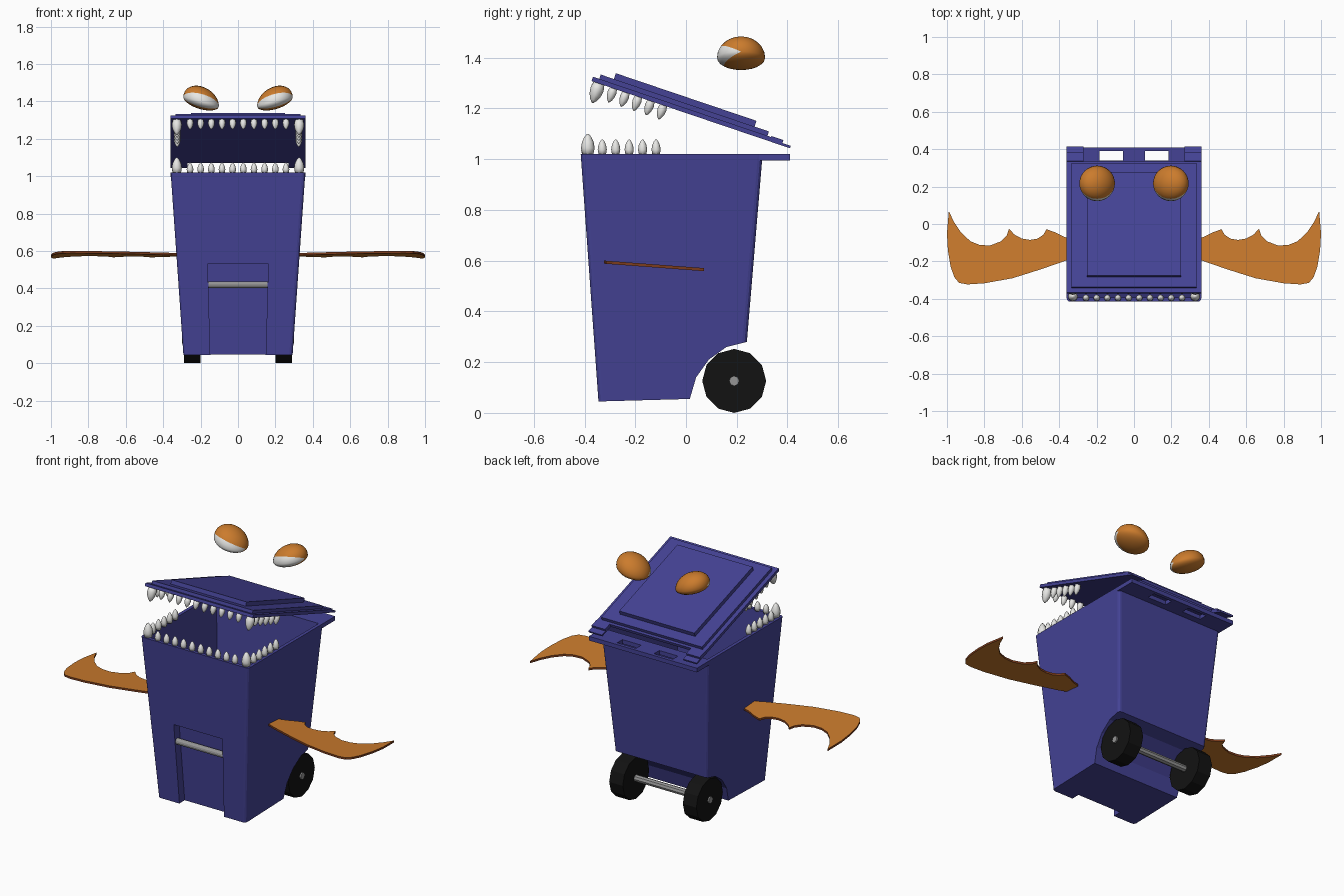
import bpy, bmesh, math
from mathutils import Matrix, Vector

if "Cube" in bpy.data.objects:
    bpy.data.objects.remove(bpy.data.objects["Cube"])


def material(name, rgb):
    m = bpy.data.materials.new(name)
    m.diffuse_color = (*rgb, 1)
    m.use_nodes = True
    m.node_tree.nodes["Principled BSDF"].inputs["Base Color"].default_value = m.diffuse_color
    return m


BLUE = material("bin_blue", (0.058, 0.055, 0.30))
ORANGE = material("orange", (0.60, 0.20, 0.026))
RUST = material("rust_edge", (0.20, 0.045, 0.012))
WHITE = material("tooth_white", (0.80, 0.80, 0.78))
GRAY = material("metal_gray", (0.30, 0.30, 0.30))
BLACK = material("tyre_black", (0.006, 0.006, 0.006))


def finish(name, bm, *mats, smooth=False):
    bmesh.ops.recalc_face_normals(bm, faces=bm.faces)
    me = bpy.data.meshes.new(name)
    bm.to_mesh(me)
    bm.free()
    for m in mats:
        me.materials.append(m)
    for p in me.polygons:
        p.use_smooth = smooth
    ob = bpy.data.objects.new(name, me)
    bpy.context.collection.objects.link(ob)
    return ob


def prism(name, pts, half, bevel=0):
    """Side profile (y, z) spanned across x, half-width depending on z."""
    bm = bmesh.new()
    a, b = [[bm.verts.new((s * half(z), y, z)) for y, z in pts] for s in (-1, 1)]
    bm.faces.new(a)
    bm.faces.new(b)
    for i in range(len(pts)):
        j = (i + 1) % len(pts)
        bm.faces.new((a[i], a[j], b[j], b[i]))
    if bevel:
        bmesh.ops.recalc_face_normals(bm, faces=bm.faces)
        tall = [e for e in bm.edges if abs(e.verts[0].co.z - e.verts[1].co.z) > 0.5]
        bmesh.ops.bevel(bm, geom=tall, offset=bevel, segments=3, profile=0.5, affect='EDGES')
    return finish(name, bm, BLUE)


def box(bm, x0, x1, y0, y1, z0, z1, mat=Matrix()):
    c = Vector(((x0 + x1) / 2, (y0 + y1) / 2, (z0 + z1) / 2))
    m = mat @ Matrix.Translation(c) @ Matrix.Diagonal((x1 - x0, y1 - y0, z1 - z0, 1))
    bmesh.ops.create_cube(bm, size=1, matrix=m)


def rod(name, x0, x1, y, z, r, sides, mat):
    bm = bmesh.new()
    m = Matrix.Translation(((x0 + x1) / 2, y, z)) @ Matrix.Rotation(math.pi / 2, 4, 'Y')
    bmesh.ops.create_cone(bm, cap_ends=True, segments=sides, radius1=r, radius2=r,
                          depth=x1 - x0, matrix=m)
    return finish(name, bm, mat)


def cut(target, cutter):
    mod = target.modifiers.new("cut", 'BOOLEAN')
    mod.operation = 'DIFFERENCE'
    mod.solver = 'EXACT'
    mod.object = cutter
    bpy.context.view_layer.objects.active = target
    bpy.ops.object.modifier_apply(modifier="cut")
    bpy.data.objects.remove(cutter)


# Bin body: tapered, hollow, wheel arch at the back, recess at the front
def width(z):
    return 0.292 + (z - 0.045) * 0.068 / 0.975


def front(z):
    return -0.345 - (z - 0.045) * 0.07 / 0.975


body = prism("bin_body", [(-0.415, 1.02), (-0.345, 0.045), (0.015, 0.055), (0.04, 0.14),
                          (0.09, 0.21), (0.16, 0.26), (0.24, 0.28), (0.302, 1.02)],
             width, bevel=0.018)
cut(body, prism("recess_cutter", [(-0.5, 0), (front(0) + 0.05, 0), (front(0.53) + 0.05, 0.53),
                                  (-0.5, 0.53)], lambda z: 0.147 + 0.028 * z))
cut(body, prism("cavity_cutter", [(-0.4, 1.1), (-0.362, 0.57), (-0.30, 0.55), (-0.27, 0.08),
                                  (-0.01, 0.08), (0.015, 0.15), (0.07, 0.23), (0.15, 0.285),
                                  (0.22, 0.305), (0.288, 1.1)], lambda z: width(z) - 0.02))

rod("front_bar", -0.16, 0.16, front(0.42) + 0.022, 0.42, 0.018, 12, GRAY)

# Rear handle with two openings
bm = bmesh.new()
box(bm, -0.36, 0.36, 0.285, 0.34, 0.995, 1.02)
box(bm, -0.36, 0.36, 0.39, 0.41, 0.995, 1.02)
for x0, x1 in ((-0.36, -0.185), (-0.06, 0.06), (0.185, 0.36)):
    box(bm, x0, x1, 0.34, 0.39, 0.995, 1.02)
finish("rear_handle", bm, BLUE)

# Wheels and axle
for side, s in (("left", -1), ("right", 1)):
    rod(side + "_wheel", min(s * 0.2, s * 0.29), max(s * 0.2, s * 0.29), 0.19, 0.126,
        0.126, 12, BLACK)
rod("axle", -0.299, 0.299, 0.19, 0.126, 0.02, 8, GRAY)

# Open lid: stepped plates in a tilted frame, -y runs from hinge to front
LID = Matrix.Translation((0, 0.41, 1.043)) @ Matrix.Rotation(math.radians(-18.7), 4, 'X')
bm = bmesh.new()
box(bm, -0.36, 0.36, -0.826, -0.085, 0, 0.018, LID)
box(bm, -0.335, 0.335, -0.80, -0.10, 0.018, 0.036, LID)
box(bm, -0.25, 0.25, -0.745, -0.16, 0.036, 0.06, LID)
for s in (-1, 1):
    a, b = sorted((s * 0.27, s * 0.36))
    box(bm, a, b, -0.085, 0, 0, 0.01, LID)
    box(bm, a, b, -0.085, -0.035, 0.01, 0.022, LID)
finish("lid", bm, BLUE)


# Teeth: lathed bullets
def tooth(bm, mat, r, h):
    rings = [[bm.verts.new(mat @ Vector((r * k * math.cos(i * math.pi / 4),
                                         r * k * math.sin(i * math.pi / 4), h * t)))
              for i in range(8)]
             for t, k in ((-0.05, 0.8), (0.3, 1), (0.6, 0.85), (0.85, 0.5), (1, 0.12))]
    for lo, hi in zip(rings, rings[1:]):
        for i in range(8):
            j = (i + 1) % 8
            bm.faces.new((lo[i], lo[j], hi[j], hi[i]))
    bm.faces.new(rings[0])
    bm.faces.new(rings[-1])


FLIP = LID @ Matrix.Diagonal((1, 1, -1, 1))
for name, frame, z, yf, ys, step, xs in (
        ("lower_teeth", Matrix(), 1.02, -0.395, -0.33, 0.053, 0.335),
        ("upper_teeth", FLIP, 0, -0.803, -0.735, 0.052, 0.325)):
    bm = bmesh.new()
    for i in range(10):
        tooth(bm, frame @ Matrix.Translation(((i - 4.5) * 0.057, yf, z)), 0.018, 0.052)
    for s in (-1, 1):
        tooth(bm, frame @ Matrix.Translation((s * 0.327, yf + 0.008, z)), 0.027, 0.08)
        for i in range(5):
            tooth(bm, frame @ Matrix.Translation((s * xs, ys + i * step, z)), 0.018, 0.058)
    finish(name, bm, WHITE, smooth=True)

# Wings: thin scalloped plates with rust edges
OUTLINE = [(0.31, -0.09), (0.37, -0.07), (0.42, -0.045), (0.468, -0.028), (0.485, -0.058),
           (0.515, -0.078), (0.555, -0.085), (0.60, -0.078), (0.64, -0.056), (0.668, -0.025),
           (0.68, -0.06), (0.71, -0.092), (0.77, -0.115), (0.825, -0.112), (0.875, -0.092),
           (0.925, -0.045), (0.965, 0.015), (0.99, 0.07), (1.0, -0.05), (0.995, -0.14),
           (0.98, -0.23), (0.96, -0.285), (0.935, -0.315), (0.89, -0.323), (0.80, -0.317),
           (0.65, -0.29), (0.50, -0.243), (0.37, -0.198), (0.31, -0.17)]
for side, s in (("left", -1), ("right", 1)):
    bm = bmesh.new()
    top, low = [[bm.verts.new((s * x, y, 0.57 - 0.075 * y + d)) for x, y in OUTLINE]
                for d in (0.006, -0.006)]
    bm.faces.new(top)
    bm.faces.new(low)
    for i in range(len(OUTLINE)):
        j = (i + 1) % len(OUTLINE)
        bm.faces.new((top[i], top[j], low[j], low[i])).material_index = 1
    finish(side + "_wing", bm, ORANGE, RUST)

# Eyes: slanted domes, poles along x so the lids follow the meridians
for side, s in (("left", -1), ("right", 1)):
    bm = bmesh.new()
    bmesh.ops.create_uvsphere(bm, u_segments=24, v_segments=16, radius=0.095,
                              matrix=Matrix.Rotation(math.pi / 2, 4, 'Y'))
    for f in bm.faces:
        c = f.calc_center_median()
        f.material_index = int(-45 < math.degrees(math.atan2(c.z, -c.y)) < 30)
    for v in bm.verts:
        x, y, z = v.co
        v.co = (s * (0.197 + x), 0.217 + y,
                1.40 + 0.25 * x + z * (0.85 if z > 0 else 0.45))
    finish(side + "_eye", bm, ORANGE, WHITE, smooth=True)
